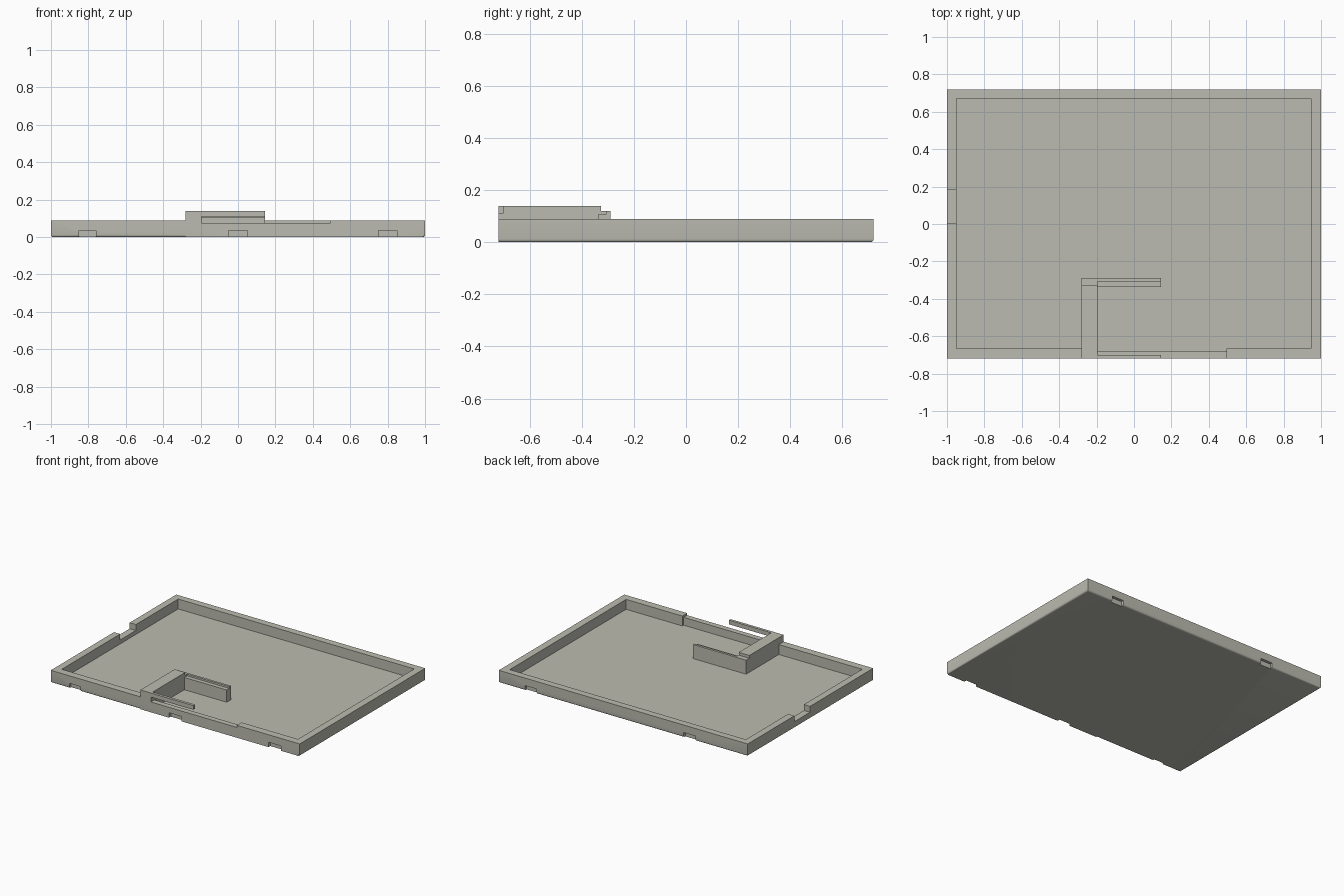
import bpy, bmesh, math

if "Cube" in bpy.data.objects:
    bpy.data.objects.remove(bpy.data.objects["Cube"])

grey = bpy.data.materials.new("warm_grey")
grey.diffuse_color = (0.50, 0.50, 0.44, 1)
grey.use_nodes = True
grey.node_tree.nodes["Principled BSDF"].inputs["Base Color"].default_value = grey.diffuse_color


def prism(name, pts, axis, lo, hi):
    """Extrude a closed 2D profile along x (yz points) or z (xy points)."""
    bm = bmesh.new()
    place = (lambda p, t: (t, p[0], p[1])) if axis == "x" else (lambda p, t: (p[0], p[1], t))
    face = bm.faces.new([bm.verts.new(place(p, lo)) for p in pts])
    out = bmesh.ops.extrude_face_region(bm, geom=[face])
    shift = (hi - lo, 0, 0) if axis == "x" else (0, 0, hi - lo)
    bmesh.ops.translate(bm, vec=shift,
                        verts=[v for v in out["geom"] if isinstance(v, bmesh.types.BMVert)])
    bmesh.ops.recalc_face_normals(bm, faces=bm.faces)
    mesh = bpy.data.meshes.new(name)
    bm.to_mesh(mesh)
    bm.free()
    ob = bpy.data.objects.new(name, mesh)
    bpy.context.collection.objects.link(ob)
    mesh.materials.append(grey)
    return ob


def box(name, x0, x1, y0, y1, z0, z1):
    return prism(name, [(x0, y0), (x1, y0), (x1, y1), (x0, y1)], "z", z0, z1)


def combine(target, other, operation):
    mod = target.modifiers.new("combine", "BOOLEAN")
    mod.object, mod.operation, mod.solver = other, operation, "EXACT"
    bpy.context.view_layer.objects.active = target
    bpy.ops.object.modifier_apply(modifier=mod.name)
    bpy.data.objects.remove(other, do_unlink=True)


# Tray block with rounded bottom edges
tray = box("tray", -1, 1, -0.72, 0.72, 0, 0.09)
bm = bmesh.new()
bm.from_mesh(tray.data)
rim = [e for e in bm.edges if all(v.co.z < 0.001 for v in e.verts)]
bmesh.ops.bevel(bm, geom=rim, offset=0.012, segments=4, profile=0.5, affect="EDGES")
bm.to_mesh(tray.data)
bm.free()

# Square lower edge along most of the front
combine(tray, box("front_edge", -0.28, 0.988, -0.72, -0.69, 0, 0.05), "UNION")

# Hollow interior, with a thinner front wall beside the bracket
FLOOR = 0.018
hollow = [(-0.95, -0.665), (-0.28, -0.665), (-0.28, -0.68), (0.495, -0.68),
          (0.495, -0.665), (0.947, -0.665), (0.947, 0.67), (-0.95, 0.67)]
combine(tray, prism("hollow", hollow, "z", FLOOR, 0.2), "DIFFERENCE")

# Lowered front rim and side wall opening
combine(tray, box("front_dip", -0.24, 0.495, -0.8, -0.6, 0.075, 0.2), "DIFFERENCE")
combine(tray, box("side_gap", -1.1, -0.9, 0.005, 0.185, 0.047, 0.2), "DIFFERENCE")

# Small snap notches under the front and back edges
for x0, x1, side in ((-0.85, -0.76, -1), (-0.05, 0.05, -1), (0.75, 0.85, -1),
                     (-0.58, -0.485, 1), (0.695, 0.79, 1)):
    y0, y1 = sorted((side * 0.70, side * 0.8))
    combine(tray, box("notch", x0, x1, y0, y1, -0.1, 0.035), "DIFFERENCE")

# Raised bracket: post, stepped rear shelf and free front bar
box("bracket_post", -0.28, -0.195, -0.72, -0.327, 0.014, 0.14)
shelf = [(-0.337, FLOOR), (-0.29, FLOOR), (-0.29, 0.12), (-0.307, 0.12),
         (-0.307, 0.107), (-0.337, 0.107)]
prism("bracket_shelf", shelf, "x", -0.195, 0.145)
box("bracket_shelf_end", -0.28, -0.195, -0.327, -0.29, FLOOR, 0.12)
box("bracket_bar", -0.195, 0.145, -0.72, -0.70, 0.11, 0.14)

# Smooth only the rounded lower edge
bpy.ops.object.select_all(action="DESELECT")
tray.select_set(True)
bpy.context.view_layer.objects.active = tray
bpy.ops.object.shade_smooth_by_angle(angle=math.radians(30))
